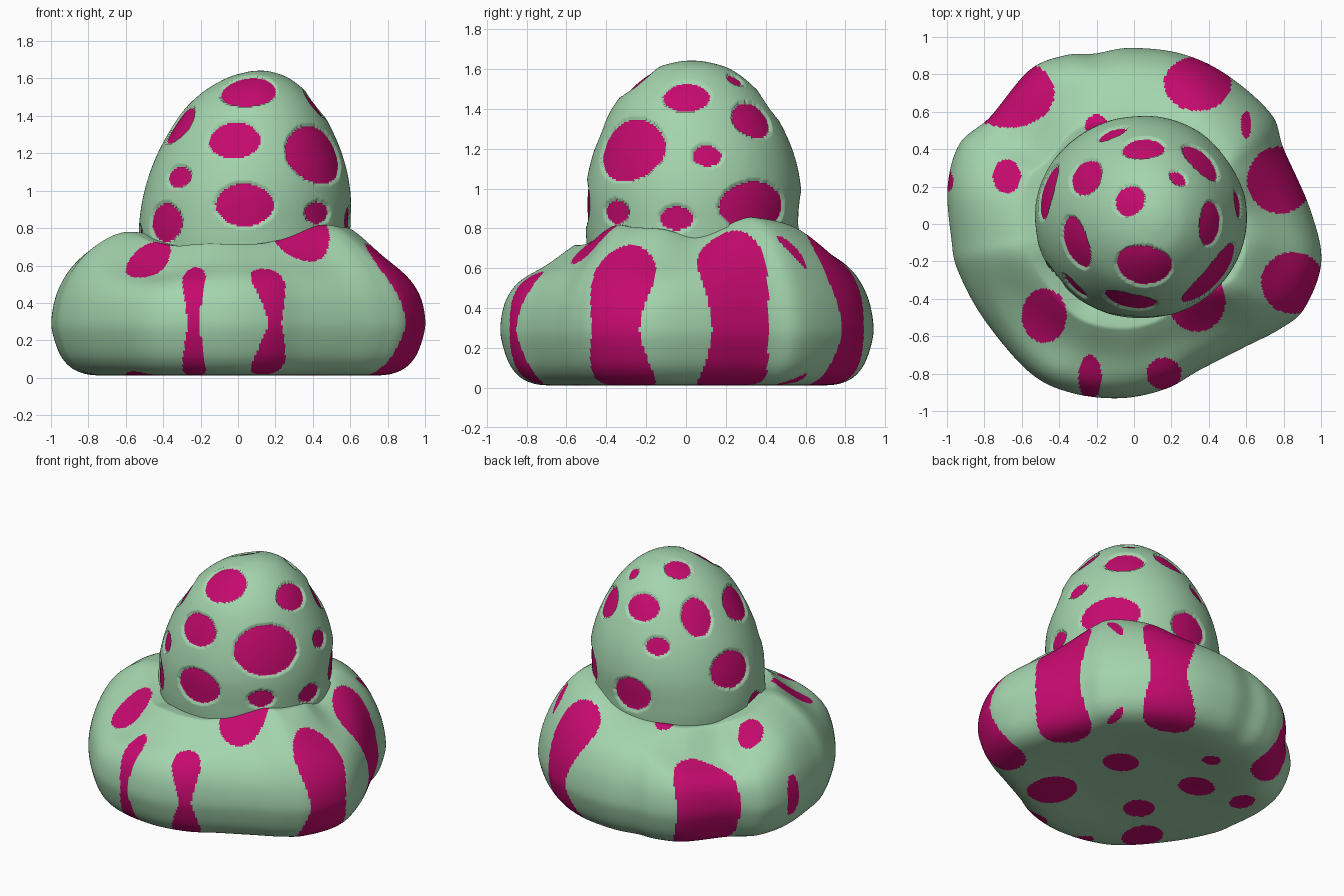
import bpy, bmesh, math
from mathutils import Vector

if "Cube" in bpy.data.objects:
    bpy.data.objects.remove(bpy.data.objects["Cube"])


def material(name, rgb):
    m = bpy.data.materials.new(name)
    m.diffuse_color = (*rgb, 1)
    m.use_nodes = True
    m.node_tree.nodes["Principled BSDF"].inputs["Base Color"].default_value = m.diffuse_color
    return m


MATS = [material("soft green", (0.37, 0.66, 0.42)),
        material("magenta", (0.56, 0.003, 0.155))]


def spline(pts, step, closed=False):
    """Catmull-Rom curve through tuples, sampled about every `step` in the first two values."""
    n, out = len(pts), []
    pick = (lambda i: pts[i % n]) if closed else (lambda i: pts[max(0, min(n - 1, i))])
    for i in range(n if closed else n - 1):
        a, b, c, d = (pick(i + k) for k in (-1, 0, 1, 2))
        count = max(2, round(math.dist(b[:2], c[:2]) / step))
        for k in range(count):
            t = k / count
            out.append(tuple(0.5 * (2 * q + (r - p) * t + (2 * p - 5 * q + 4 * r - s) * t * t
                                    + (3 * q - p - 3 * r + s) * t ** 3)
                             for p, q, r, s in zip(a, b, c, d)))
    if not closed:
        out.append(pts[-1])
    return out


def skin(rings, cap_start=None, cap_end=None):
    """Join rings of points by quads, with fans to pole points."""
    bm = bmesh.new()
    vs = [[bm.verts.new(p) for p in ring] for ring in rings]
    n = len(vs[0])
    for lo, hi in zip(vs, vs[1:]):
        for i in range(n):
            j = (i + 1) % n
            bm.faces.new((lo[i], lo[j], hi[j], hi[i]))
    for pole, ring in ((cap_start, vs[0]), (cap_end, vs[-1])):
        if pole:
            c = bm.verts.new(pole)
            for i in range(n):
                bm.faces.new((c, ring[i], ring[(i + 1) % n]))
    bmesh.ops.recalc_face_normals(bm, faces=bm.faces)
    return bm


def finish(bm, name):
    me = bpy.data.meshes.new(name)
    for f in bm.faces:
        f.smooth = True
    bm.to_mesh(me)
    bm.free()
    for m in MATS:
        me.materials.append(m)
    ob = bpy.data.objects.new(name, me)
    bpy.context.collection.objects.link(ob)
    return ob


# Lumpy base: plan outline (x, y, crest height, shoulder height) swept by a radial profile
OUTLINE = [(1.0, -.2, .79, .63), (.94, .08, .76, .65), (.80, .40, .84, .75), (.73, .59, .84, .76),
           (.49, .80, .81, .73), (.25, .91, .75, .67), (-.02, .94, .72, .65), (-.21, .91, .71, .64),
           (-.37, .90, .71, .61), (-.56, .82, .70, .56), (-.77, .57, .70, .53), (-.93, .43, .73, .59),
           (-.995, .20, .75, .66), (-.975, -.08, .77, .69), (-.94, -.25, .77, .69), (-.80, -.51, .73, .61),
           (-.56, -.79, .70, .55), (-.34, -.90, .71, .57), (-.07, -.93, .71, .59), (.17, -.88, .71, .59),
           (.35, -.78, .73, .61), (.585, -.66, .79, .63), (.78, -.56, .81, .67), (.91, -.45, .80, .66)]
PROFILE = [(.02, .03), (.35, .03), (.70, .012), (.85, .03), (.94, .10), (.99, .22), (1.0, .32),
           (.97, .46), (.90, .59), (.80, .68), (.66, .74), (.52, .74), (.3, .70), (.02, .68)]
plan = spline(OUTLINE, 0.0125, closed=True)
rings = []
for f, z in spline(PROFILE, 0.0125):
    h = min(1, max(0, (1 - f) / .4)) if z > .32 else 0
    crest = h * h * (3 - 2 * h) * min(1, f / .5)
    shoulder = math.sin(math.pi * h)
    rings.append([(x * f, y * f, z + (top - .74) * crest + (side - .68 - (top - .74) / 2) * shoulder)
                  for x, y, top, side in plan])
bm = skin(rings, (0, 0, .03), (0, 0, .68))

# Base spots run straight through from top to bottom: (x, y, half width, half depth)
BASE_SPOTS = [(.34, .75, .18, .145), (-.67, .70, .245, .185), (-.68, .255, .075, .09),
              (-1.0, .23, .035, .055), (-.2, .525, .06, .06), (.6, .53, .027, .075),
              (.78, .235, .175, .178), (.85, -.315, .17, .165), (.335, -.41, .155, .165),
              (.16, -.80, .093, .085), (-.235, -.82, .062, .12), (-.48, -.49, .12, .145),
              (.21, .12, .12, .11), (-.35, .20, .12, .11), (-.25, -.25, .10, .10)]
for face in bm.faces:
    c = face.calc_center_median()
    if any(((c.x - x) / a) ** 2 + ((c.y - y) / b) ** 2 < 1 for x, y, a, b in BASE_SPOTS):
        face.material_index = 1
finish(bm, "lumpy_base")

# Egg-shaped dome: (z, radius x, centre x, radius y, centre y)
SECTIONS = [(.66, .555, .035, .53, .037), (.8, .565, .035, .538, .035), (1.0, .55, .05, .54, .037),
            (1.2, .492, .063, .495, .037), (1.4, .388, .075, .402, .03), (1.52, .285, .088, .30, .03),
            (1.6, .17, .105, .19, .03), (1.634, .07, .115, .08, .03), (1.642, .012, .12, .012, .03)]
N = 320
rings = [[(cx + rx * math.cos(math.tau * i / N), cy + ry * math.sin(math.tau * i / N), z)
          for i in range(N)] for z, rx, cx, ry, cy in spline(SECTIONS, 0.0105)]
bm = skin(rings, None, (.12, .03, 1.642))

# Dome spots: (x, y, z, half width, half height), sunk slightly into the surface
DOME_SPOTS = [(.055, -.205, 1.51, .155, .135), (-.02, -.41, 1.27, .15, .11),
              (.41, -.275, 1.19, .215, .17), (.035, -.5, .925, .165, .12),
              (-.325, -.105, 1.36, .15, .12), (-.335, -.35, 1.08, .09, .065),
              (-.42, -.33, .83, .13, .11), (.42, -.345, .88, .09, .065),
              (.6, -.05, .85, .095, .065), (.47, .33, .91, .205, .13),
              (.57, .11, 1.17, .08, .062), (.435, 0, 1.48, .125, .095),
              (.38, .355, 1.36, .13, .105), (.05, .41, 1.42, .12, .095),
              (-.27, .26, 1.38, .105, .135), (.24, .25, 1.55, .055, .045),
              (-.025, .125, 1.6, .09, .085), (-.46, .17, 1.03, .155, .125),
              (-.12, .49, 1.22, .085, .065), (.02, .58, .88, .14, .115), (-.53, -.02, .74, .09, .08)]
frames = []
for x, y, z, a, b in DOME_SPOTS:
    p = Vector((x, y, z))
    q = p - Vector((.06, .035, .8))
    n = Vector((q.x / .31, q.y / .29, max(q.z, 0) / .70)).normalized()
    u = Vector((-n.y, n.x, 0)).normalized()
    frames.append((p, n, u, n.cross(u), a, b))


def in_spot(v):
    for p, n, u, w, a, b in frames:
        d = v - p
        if d.dot(n) > -.3 and (d.dot(u) / a) ** 2 + (d.dot(w) / b) ** 2 < 1:
            return True
    return False


bm.normal_update()
sunk = {v for v in bm.verts if in_spot(v.co)}
for face in bm.faces:
    face.material_index = int(all(v in sunk for v in face.verts))
for v, n in [(v, v.normal.copy()) for v in sunk]:
    v.co -= n * 0.013
finish(bm, "spotted_dome")
